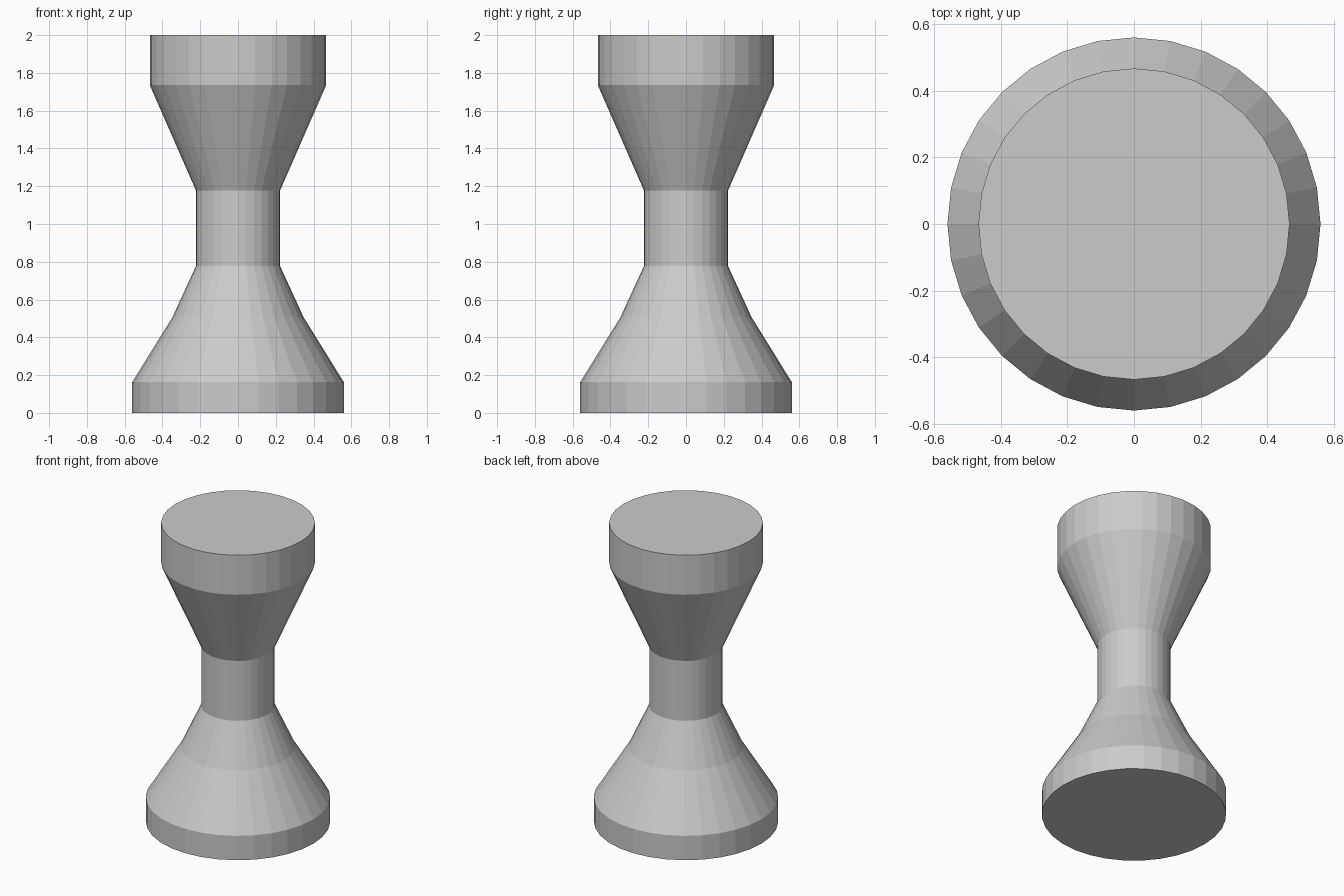
import bpy, bmesh
from math import cos, sin, tau

if "Cube" in bpy.data.objects:
    bpy.data.objects.remove(bpy.data.objects["Cube"])

SIDES = 32

# Profile from floor to top: (radius, height)
PROFILE = [
    (0.56, 0.0), (0.56, 0.163),   # foot rim
    (0.348, 0.505),               # lower flare
    (0.223, 0.777),               # neck bottom
    (0.223, 1.178),               # neck top
    (0.467, 1.735), (0.467, 2.0), # upper flare and head rim
]


def lathe(name, profile):
    """Closed, flat-shaded solid of revolution about z."""
    bm = bmesh.new()
    rings = [[bm.verts.new((r * cos(tau * i / SIDES), r * sin(tau * i / SIDES), z))
              for i in range(SIDES)] for r, z in profile]
    for low, high in zip(rings, rings[1:]):
        for i in range(SIDES):
            j = (i + 1) % SIDES
            bm.faces.new((low[i], low[j], high[j], high[i]))
    # End caps
    bm.faces.new(rings[0][::-1])
    bm.faces.new(rings[-1])
    mesh = bpy.data.meshes.new(name)
    bm.to_mesh(mesh)
    bm.free()
    obj = bpy.data.objects.new(name, mesh)
    bpy.context.collection.objects.link(obj)
    return obj


lathe("waisted_pedestal", PROFILE)
